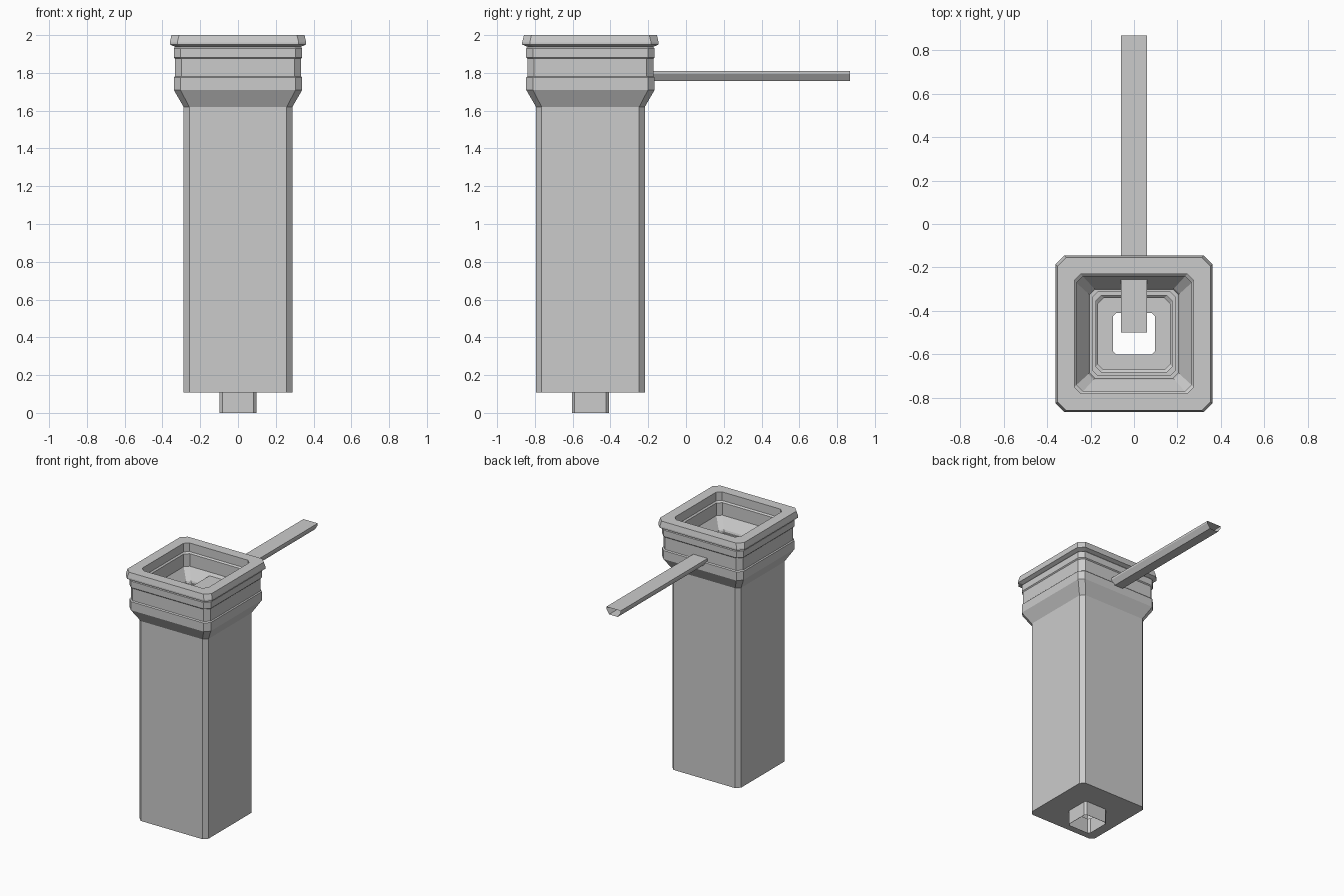
import bpy, bmesh

if "Cube" in bpy.data.objects:
    bpy.data.objects.remove(bpy.data.objects["Cube"])

CY = -0.506          # centre of the column in y
S = 0.361            # rim half width

grey = bpy.data.materials.new("plain_grey")
grey.diffuse_color = (0.6, 0.6, 0.6, 1)
grey.use_nodes = True
grey.node_tree.nodes["Principled BSDF"].inputs["Base Color"].default_value = grey.diffuse_color


def finish(bm, name):
    bmesh.ops.recalc_face_normals(bm, faces=bm.faces)
    me = bpy.data.meshes.new(name)
    bm.to_mesh(me)
    bm.free()
    me.materials.append(grey)
    ob = bpy.data.objects.new(name, me)
    bpy.context.collection.objects.link(ob)
    return ob


def square_ring(bm, h, z, c):
    """Square loop with cut corners, half width h."""
    k = h - c
    pts = [(h, -k), (h, k), (k, h), (-k, h), (-h, k), (-h, -k), (-k, -h), (k, -h)]
    return [bm.verts.new((x, y + CY, z)) for x, y in pts]


def loft(name, profile, closed=True):
    """Join cut-corner squares given as (half width, height, corner cut)."""
    bm = bmesh.new()
    rings = [square_ring(bm, *p) for p in profile]
    pairs = list(zip(rings, rings[1:]))
    if closed:
        pairs.append((rings[-1], rings[0]))
    for a, b in pairs:
        for i in range(8):
            j = (i + 1) % 8
            bm.faces.new((a[i], a[j], b[j], b[i]))
    return finish(bm, name)


# hollow column: outlet, body, flared collar, rim, then down the inside
outer = [(0.098, 0.0, 0.015), (0.098, 0.107, 0.015),
         (0.288, 0.107, 0.03), (0.288, 1.62, 0.03),
         (0.34, 1.71, 0.035), (0.34, 1.775, 0.035),
         (0.333, 1.782, 0.035), (0.333, 1.875, 0.035),
         (0.34, 1.882, 0.035), (0.34, 1.93, 0.035),
         (0.333, 1.938, 0.035), (S, 1.95, 0.04), (S, 1.962, 0.04),
         (0.352, 2.0, 0.04)]
inner = [(0.275, 2.0, 0.03), (0.275, 1.935, 0.03),
         (0.265, 1.925, 0.03), (0.265, 1.83, 0.03),
         (0.21, 1.755, 0.025), (0.205, 1.74, 0.025),
         (0.192, 1.74, 0.025), (0.192, 1.70, 0.025),
         (0.176, 1.70, 0.025), (0.176, 1.66, 0.025),
         (0.165, 1.65, 0.025), (0.165, 0.115, 0.025),
         (0.096, 0.115, 0.015), (0.096, 0.0, 0.015)]
loft("column", outer + inner)

# inlet channel: flat top, short lips, narrowing underside, open ends
bm = bmesh.new()
section = [(-0.06, 1.81), (0.06, 1.81), (0.06, 1.795),
           (0.036, 1.758), (-0.036, 1.758), (-0.06, 1.795)]
ends = [[bm.verts.new((x, y, z)) for x, z in section] for y in (-0.5, 0.868)]
for i in range(6):
    j = (i + 1) % 6
    bm.faces.new((ends[0][i], ends[0][j], ends[1][j], ends[1][i]))
finish(bm, "inlet_channel")
